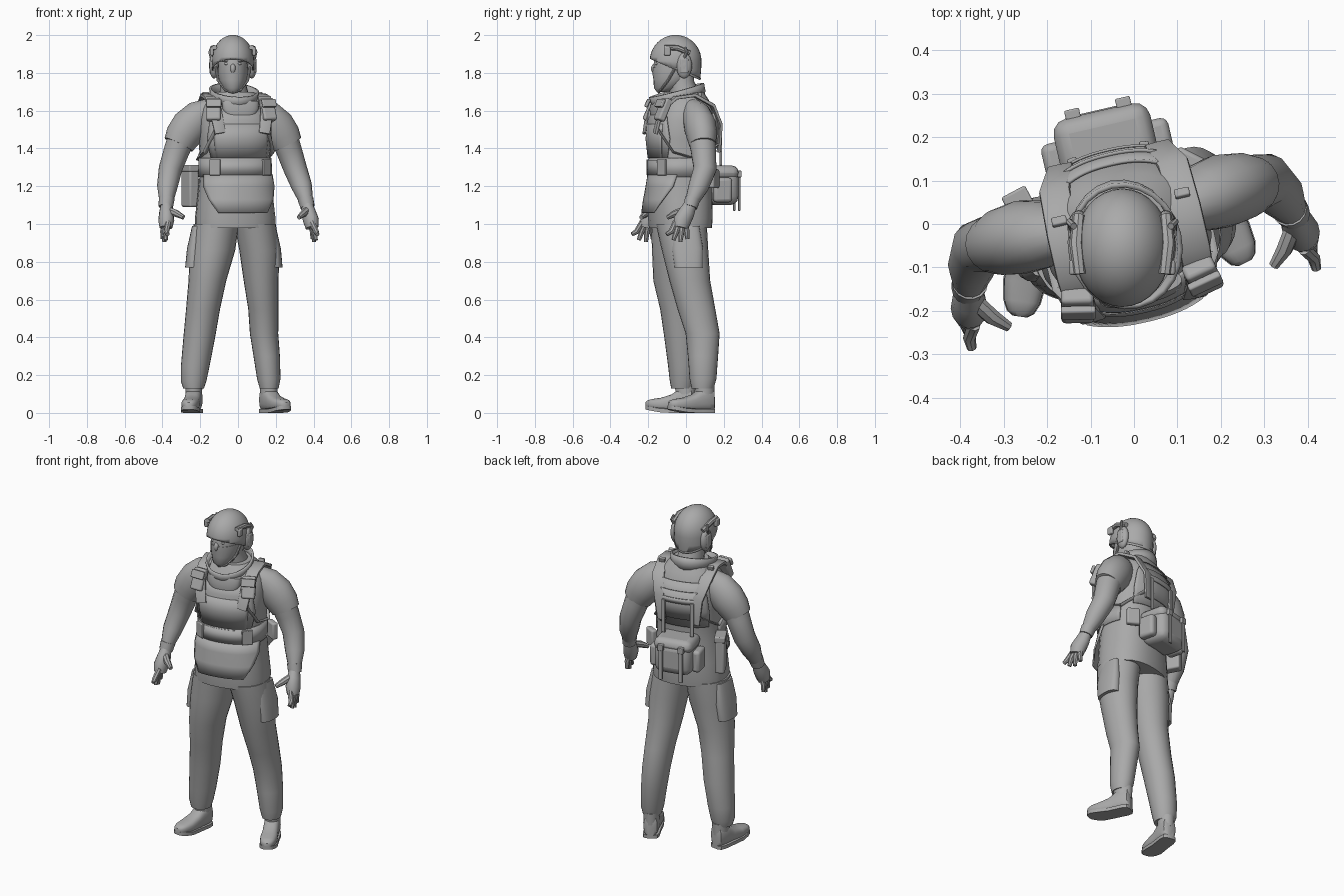
import bpy, bmesh
from math import sin, cos, pi, radians, copysign
from mathutils import Vector, Matrix

if "Cube" in bpy.data.objects:
    bpy.data.objects.remove(bpy.data.objects["Cube"])

grey = bpy.data.materials.new("plain grey")
grey.use_nodes = True
tone = (0.4, 0.4, 0.4, 1)
grey.diffuse_color = tone
grey.node_tree.nodes["Principled BSDF"].inputs["Base Color"].default_value = tone

MOVE, SPIN = Matrix.Translation, Matrix.Rotation
WORLD = Matrix()
BODY = MOVE((-0.017, -0.02, 0)) @ SPIN(radians(13), 4, 'Z')   # upper body is twisted
HEAD = MOVE((-0.027, -0.055, 0))
FLIP = Matrix.Scale(-1, 4, (1, 0, 0))


def sides(frame):
    return (("left", frame), ("right", frame @ FLIP))


def finish(name, bm, frame=WORLD, thick=0, bevel=0, angle=40):
    bm.transform(frame)
    bmesh.ops.recalc_face_normals(bm, faces=bm.faces)
    mesh = bpy.data.meshes.new(name)
    bm.to_mesh(mesh)
    bm.free()
    mesh.materials.append(grey)
    mesh.shade_smooth()
    mesh.set_sharp_from_angle(angle=radians(angle))
    ob = bpy.data.objects.new(name, mesh)
    bpy.context.collection.objects.link(ob)
    if thick:
        mod = ob.modifiers.new("thickness", 'SOLIDIFY')
        mod.thickness, mod.offset = thick, 0
    if bevel:
        mod = ob.modifiers.new("rounding", 'BEVEL')
        mod.width, mod.segments = bevel, 3
    return ob


def skin(name, rows, frame=WORLD, wrap=True, caps=True, **kw):
    bm = bmesh.new()
    grid = [[bm.verts.new(p) for p in row] for row in rows]
    n = len(grid[0])
    for a, b in zip(grid, grid[1:]):
        for i in range(n if wrap else n - 1):
            j = (i + 1) % n
            bm.faces.new((a[i], a[j], b[j], b[i]))
    if wrap and caps:
        bm.faces.new(grid[0])
        bm.faces.new(grid[-1])
    return finish(name, bm, frame, **kw)


def soft(v, e):
    return copysign(abs(v) ** e, v)


def ring(c, u, v, n=24, e=1.0):
    turn = [2 * pi * i / n for i in range(n)]
    return [Vector(c) + u * soft(sin(t), e) - v * soft(cos(t), e) for t in turn]


def stack(name, levels, frame=WORLD, e=1.0, **kw):
    """Level rings given as x, y, z, half width, half depth."""
    rows = [ring((x, y, z), Vector((a, 0, 0)), Vector((0, b, 0)), e=e) for x, y, z, a, b in levels]
    return skin(name, rows, frame, **kw)


def tube(name, path, frame=WORLD, flat=1.0, n=14, e=1.0, **kw):
    """Rings across a path of x, y, z, radius; flat thins them front to back."""
    pts = [Vector(p[:3]) for p in path]
    rows = []
    for i, p in enumerate(pts):
        d = (pts[min(i + 1, len(pts) - 1)] - pts[max(i - 1, 0)]).normalized()
        u = (Vector((1, 0, 0)) - d * d.x).normalized()
        rows.append(ring(p, u * path[i][3], d.cross(u) * path[i][3] * flat, n, e))
    return skin(name, rows, frame, **kw)


def ball(name, loc, size, frame=WORLD):
    bm = bmesh.new()
    bmesh.ops.create_uvsphere(bm, u_segments=20, v_segments=12, radius=1)
    return finish(name, bm, frame @ MOVE(loc) @ Matrix.Diagonal((*size, 1)))


def box(name, loc, size, frame=WORLD, turn=0, tilt=0, bevel=0.01):
    bm = bmesh.new()
    bmesh.ops.create_cube(bm, size=1)
    bm.transform(Matrix.Diagonal((*size, 1)))
    spin = SPIN(radians(turn), 4, 'Z') @ SPIN(radians(tilt), 4, 'X')
    return finish(name, bm, frame @ MOVE(loc) @ spin, bevel=bevel)


# Torso: height, half width, half depth, depth centre
TORSO = [(0.98, .212, .16, -.01), (1.03, .213, .165, -.01), (1.12, .202, .165, -.01),
         (1.25, .188, .16, -.01), (1.35, .184, .16, -.006), (1.45, .192, .172, -.002),
         (1.55, .195, .17, .003), (1.61, .18, .15, .01), (1.66, .147, .125, .01), (1.7, .1, .1, .01)]
stack("torso", [(0, c, z, a, b) for z, a, b, c in TORSO], BODY, e=0.85)


def on_torso(angle, z, gap):
    for lo, hi in zip(TORSO, TORSO[1:]):
        if z <= hi[0]:
            break
    f = (z - lo[0]) / (hi[0] - lo[0])
    a, b, c = (lo[i] + (hi[i] - lo[i]) * f for i in (1, 2, 3))
    return ((a + gap) * soft(sin(angle), .85), c - (b + gap) * soft(cos(angle), .85), z)


def plate(name, rows, middle=0, thick=0.008, n=16):
    """Curved plate hugging the torso; rows are height, half angle, gap."""
    grid = [[on_torso(radians(middle + w * (2 * i / n - 1)), z, g) for i in range(n + 1)]
            for z, w, g in rows]
    return skin(name, grid, BODY, wrap=False, thick=thick)


plate("chest_plate", [(1.35, 52, .005), (1.45, 58, .008), (1.55, 50, .008), (1.62, 36, .004)])
plate("chest_flap", [(1.35, 40, .01), (1.45, 42, .013), (1.53, 42, .012)], thick=.005)
plate("waist_belt", [(1.25, 105, .004), (1.35, 105, .004)], n=32, thick=.007)
plate("belt_panel", [(1.26, 45, .009), (1.34, 45, .009)], thick=.006)
plate("groin_apron", [(1.26, 72, .006), (1.2, 66, .013), (1.13, 48, .023), (1.06, 30, .032)])
plate("back_plate", [(1.35, 50, .008), (1.45, 50, .01), (1.55, 45, .01), (1.62, 35, .006)], 180)
plate("back_panel", [(1.4, 28, .016), (1.48, 28, .018), (1.57, 28, .016)], 180)
plate("back_strip", [(1.5, 31, .023), (1.53, 31, .023)], 180, .006)

# Raised collar, flaring upward and higher at the back
tilt = BODY @ MOVE((-.01, -.02, 1.675)) @ SPIN(radians(15), 4, 'X')
stack("collar", [(0, 0, -.04, .105, .133), (0, 0, 0, .12, .144), (0, 0, .035, .126, .146)],
      tilt, caps=False, thick=.012)
stack("throat_guard", [(0, -.135, 1.57, .075, .03), (0, -.137, 1.61, .098, .032),
                       (0, -.13, 1.65, .1, .026)], BODY, e=.8)

# Arms, shoulder gear and hands
for side, frame in sides(BODY):
    tube(side + "_sleeve", [(.12, .03, 1.605, .065), (.18, .038, 1.57, .09), (.235, .044, 1.515, .1),
                            (.275, .044, 1.462, .093), (.296, .042, 1.42, .082)],
         frame, n=18, flat=.85)
    tube(side + "_arm", [(.27, .04, 1.48, .075), (.305, .045, 1.39, .068), (.34, .045, 1.29, .062),
                         (.365, .005, 1.2, .055), (.38, -.035, 1.12, .037)], frame)
    tube(side + "_cuff", [(.377, -.03, 1.135, .042), (.385, -.045, 1.09, .038)], frame)
    tube(side + "_palm", [(.383, -.045, 1.1, .03), (.387, -.065, 1.06, .038),
                          (.393, -.09, 1.02, .042), (.397, -.1, .98, .034)], frame, flat=1.15)
    for i, name in enumerate(("index", "middle", "ring", "little")):
        y = -.127 + .018 * i
        tip = -.18 + .038 * i
        drop = (.945, .915, .905, .92)[i]
        tube(f"{side}_{name}_finger", [(.39, y, 1.01, .016), (.407, (y + tip) / 2, .96, .015),
             (.407, tip, drop, .011)], frame, n=8)
    tube(side + "_thumb", [(.38, -.07, 1.075, .02), (.345, -.12, 1.055, .019),
                           (.313, -.15, 1.035, .012)], frame, n=8)
    tube(side + "_shoulder_strap", [(.12, -.175, 1.48, .03), (.14, -.15, 1.6, .034),
         (.145, -.07, 1.668, .036), (.145, .03, 1.682, .036), (.14, .13, 1.63, .036),
         (.115, .18, 1.53, .03), (.1, .175, 1.38, .025)], frame, flat=.28, e=.4, n=12)
    box(side + "_shoulder_pouch", (.148, -.138, 1.605), (.075, .04, .125), frame, 12, -24)
    box(side + "_pouch_flap", (.15, -.155, 1.64), (.08, .018, .045), frame, 12, -24, .005)
    tube(side + "_side_strap", [(.135, -.162, 1.5, .016), (.182, -.09, 1.38, .014),
                                (.185, .05, 1.34, .014), (.12, .165, 1.42, .014)],
         frame, flat=.4, n=8)
    box(side + "_strap_buckle", (.145, .06, 1.685), (.035, .02, .025), frame, 0, -15, .004)
    box(side + "_belt_clasp", (.14, -.143, 1.3), (.06, .016, .085), frame, 35, 0, .004)
    # Pack fittings
    box(side + "_pack_strap", (.06, .296, 1.17), (.025, .01, .2), frame, 0, 0, .003)
    box(side + "_pack_buckle", (.06, .293, 1.265), (.035, .025, .035), frame, 0, 0, .004)
    box(side + "_pack_pocket", (.125, .19, 1.18), (.05, .1, .13), frame, 0, 0, .018)
    box(side + "_back_webbing", (.085, .19, 1.41), (.022, .012, .2), frame, -8, 0, .003)

box("rear_pack", (0, .205, 1.195), (.22, .17, .19), BODY, bevel=.045)
box("rear_pack_lid", (0, .2, 1.272), (.228, .175, .075), BODY, bevel=.036)
box("hip_box", (-.22, .1, 1.2), (.055, .1, .22), BODY, turn=15)
box("hip_box_lid", (-.22, .1, 1.295), (.062, .106, .035), BODY, turn=15, bevel=.006)
box("hip_pouch", (.18, .13, 1.24), (.075, .035, .1), BODY, turn=-40)

# Head, masked face and helmet
tube("neck", [(.01, .06, 1.64, .085), (0, .03, 1.74, .07), (0, .02, 1.82, .07)], HEAD)
ball("head", (0, -.01, 1.83), (.08, .108, .125), HEAD)
stack("face_mask", [(0, -.065, 1.7, .03, .035), (0, -.045, 1.72, .055, .07),
                    (0, -.02, 1.76, .074, .097), (0, -.014, 1.8, .081, .109),
                    (0, -.012, 1.828, .081, .111)], HEAD)
ball("nose", (0, -.113, 1.822), (.015, .017, .026), HEAD)

dome = bmesh.new()
bmesh.ops.create_uvsphere(dome, u_segments=32, v_segments=20, radius=1)
for v in dome.verts:
    drop = .135 if v.co.z > 0 else .3
    v.co = (v.co.x * .108, v.co.y * .133, v.co.z * drop + 1.862)
bmesh.ops.bisect_plane(dome, geom=dome.verts[:] + dome.edges[:] + dome.faces[:],
                       plane_co=(0, 0, 1.82), plane_no=(0, .42, 1), clear_inner=True)
finish("helmet", dome, HEAD, thick=.008)
stack("helmet_rim", [(0, 0, -.006, .108, .141), (0, 0, .006, .108, .141)],
      HEAD @ MOVE((0, 0, 1.823)) @ SPIN(radians(-23), 4, 'X'), caps=False, thick=.006)

for side, frame in sides(HEAD):
    ball(side + "_eye", (.032, -.1, 1.848), (.013, .009, .007), frame)
    ball(side + "_brow", (.034, -.097, 1.866), (.028, .012, .008), frame)
    tube(side + "_helmet_rail", [(.098, -.06, 1.935, .014), (.106, .01, 1.932, .016),
                                 (.1, .075, 1.905, .014)], frame, n=8, flat=.9)
    box(side + "_rail_mount", (.112, -.045, 1.915), (.02, .035, .045), frame, 0, 0, .006)
    ball(side + "_ear_cup", (.1, .045, 1.838), (.026, .042, .068), frame)
    box(side + "_ear_cup_cover", (.116, .045, 1.838), (.018, .045, .08), frame, 0, 0, .008)
    tube(side + "_headset_arm", [(.115, .045, 1.88, .008), (.122, .06, 1.91, .008),
                                 (.112, .05, 1.935, .008)], frame, n=8)
    tube(side + "_chin_strap", [(.09, .0, 1.83, .007), (.079, -.04, 1.76, .007),
                                (.04, -.08, 1.708, .007), (0, -.09, 1.697, .007)], frame, n=8)

# Trousers
stack("left_trouser_leg", [(.09, -.025, 1, .11, .135), (.114, -.005, .86, .107, .123),
      (.122, .02, .7, .092, .108), (.134, .055, .55, .08, .1), (.138, .088, .42, .075, .09),
      (.152, .09, .3, .07, .08), (.163, .09, .18, .062, .071), (.165, .088, .13, .05, .058)])
stack("right_trouser_leg", [(-.115, -.045, 1, .12, .14), (-.135, -.05, .86, .12, .13),
      (-.162, -.06, .7, .1, .113), (-.185, -.042, .55, .09, .095), (-.205, -.025, .4, .084, .09),
      (-.226, -.018, .25, .076, .077), (-.235, -.018, .17, .068, .068),
      (-.235, -.02, .13, .055, .058)])
stack("left_cargo_pocket", [(.175, .0, .99, .025, .07), (.19, .008, .87, .037, .083),
                            (.193, .015, .77, .043, .075)], e=.8)
stack("right_cargo_pocket", [(-.218, -.05, .99, .025, .07), (-.233, -.05, .87, .037, .083),
                             (-.235, -.055, .77, .045, .075)], e=.8)

# Boots: distance along the foot, half width, height; the toe lifts a little
FOOT = [(.06, .022, .09), (.05, .038, .125), (.02, .045, .13), (-.02, .044, .12), (-.06, .044, .09),
        (-.12, .048, .068), (-.165, .042, .054), (-.19, .03, .042), (-.2, .015, .03)]


def lift(d):
    return max(0, -d - .1) * .18


for side, x, y, turn in (("left", .168, .09, 26), ("right", -.235, -.015, -8)):
    frame = MOVE((x, y, 0)) @ SPIN(radians(turn), 4, 'Z')
    rows = [ring((0, d, .008 + lift(d) + h / 2), Vector((w, 0, 0)), Vector((0, 0, h / 2)), e=.75)
            for d, w, h in FOOT]
    skin(side + "_boot", rows, frame)
    stack(side + "_boot_top", [(0, .012, .08, .043, .05), (0, .01, .15, .045, .055)], frame)
    edge = [(w + .002, d) for d, w, h in FOOT]
    outline = edge + [(-w, d) for w, d in reversed(edge)]
    skin(side + "_boot_sole", [[(w, d, z + lift(d)) for w, d in outline] for z in (0, .02)], frame)
